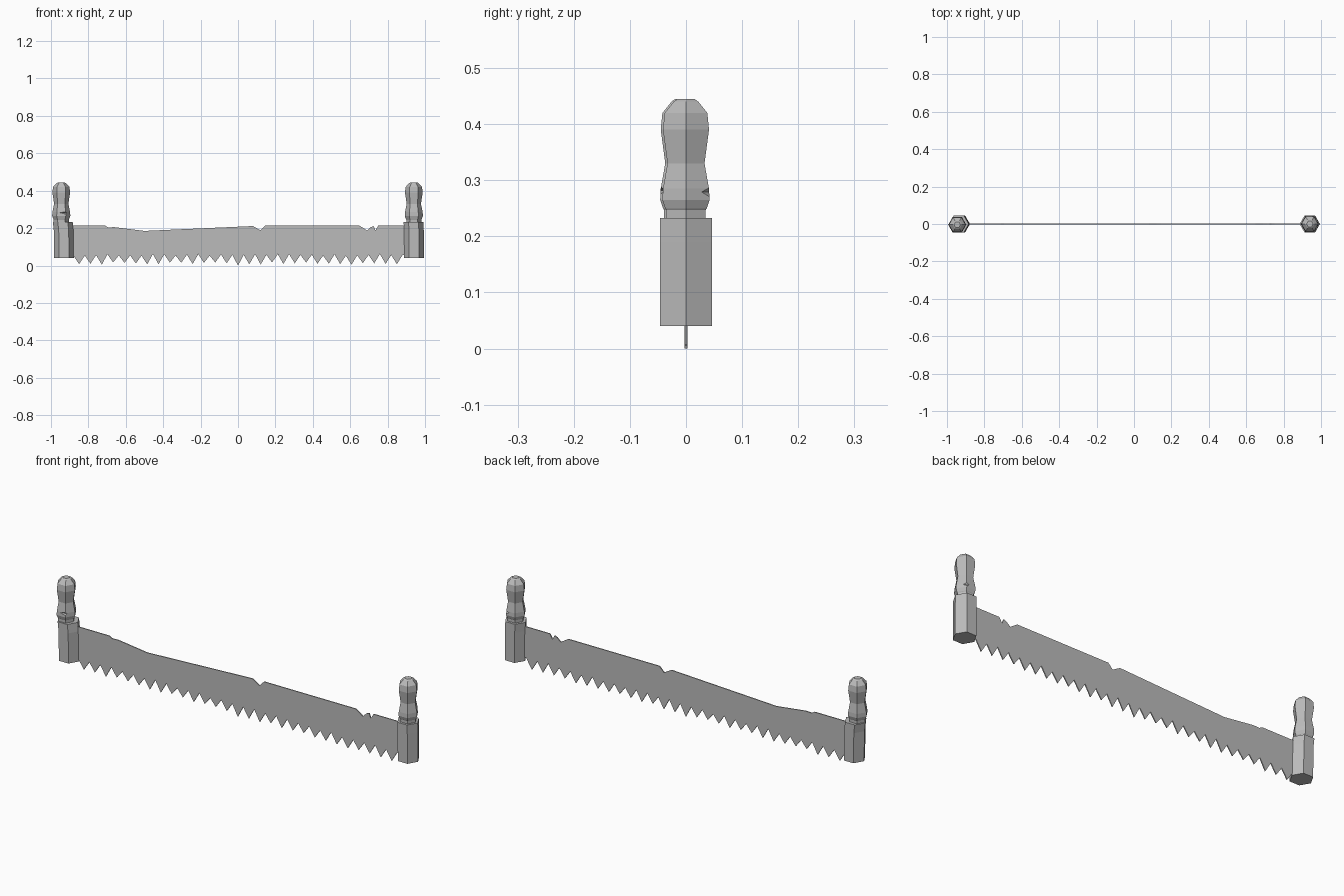
import bpy, bmesh, math, random
from mathutils import Matrix, Vector

cube = bpy.data.objects.get("Cube")
if cube:
    bpy.data.objects.remove(cube)

steel = bpy.data.materials.new("plain grey")
steel.use_nodes = True
grey = (0.5, 0.5, 0.5, 1)
steel.diffuse_color = grey
steel.node_tree.nodes["Principled BSDF"].inputs["Base Color"].default_value = grey


def finish(name, bm):
    bmesh.ops.recalc_face_normals(bm, faces=bm.faces)
    mesh = bpy.data.meshes.new(name)
    bm.to_mesh(mesh)
    bm.free()
    mesh.materials.append(steel)
    obj = bpy.data.objects.new(name, mesh)
    bpy.context.scene.collection.objects.link(obj)
    return obj


def hex_lathe(name, rings):
    """Stack of six-sided rings: (x, y, z, half depth)."""
    bm = bmesh.new()
    loops = []
    for x, y, z, half in rings:
        r = half / math.cos(math.pi / 6)
        loops.append([bm.verts.new((x + r * math.cos(i * math.pi / 3),
                                    y + r * math.sin(i * math.pi / 3), z))
                      for i in range(6)])
    for low, high in zip(loops, loops[1:]):
        for i in range(6):
            j = (i + 1) % 6
            bm.faces.new((low[i], low[j], high[j], high[i]))
    bm.faces.new(loops[0][::-1])
    bm.faces.new(loops[-1])
    return finish(name, bm)


def nick(target, place, angle, length):
    """Cut a wedge-shaped nick into a grip."""
    bm = bmesh.new()
    bmesh.ops.create_cube(bm, size=1)
    bmesh.ops.transform(bm, verts=bm.verts,
                        matrix=Matrix.Translation(place)
                        @ Matrix.Rotation(angle, 4, "Z")
                        @ Matrix.Rotation(math.pi / 4, 4, "X")
                        @ Matrix.Diagonal((length, 0.013, 0.013, 1)))
    cutter = finish("nick_cutter", bm)
    cutter.hide_render = True
    cutter.hide_set(True)
    mod = target.modifiers.new("nick", "BOOLEAN")
    mod.operation = "DIFFERENCE"
    mod.solver = "EXACT"
    mod.object = cutter
    bpy.context.view_layer.objects.active = target
    bpy.ops.object.modifier_apply(modifier=mod.name)
    bpy.data.objects.remove(cutter)


# Turned grip profile: height, half depth
grip = [(0.225, 0.035), (0.247, 0.035), (0.25, 0.037), (0.265, 0.042),
        (0.285, 0.041), (0.33, 0.033), (0.39, 0.041), (0.42, 0.038),
        (0.44, 0.022), (0.445, 0.015)]

# Handles: the one on the -x side leans and sits slightly forward
hex_lathe("left_socket", [(0.941, 0, 0.04, 0.046), (0.94, 0, 0.19, 0.046),
                          (0.939, 0, 0.233, 0.046)])
left_grip = hex_lathe("left_grip", [(0.94, 0, z, h) for z, h in grip])
hex_lathe("right_socket", [(-0.93, 0, 0.04, 0.046), (-0.932, 0, 0.19, 0.046),
                           (-0.937, 0, 0.233, 0.046)])
right_grip = hex_lathe("right_grip", [(-0.945, -0.004, z, h) for z, h in grip])

# Worn nicks near the foot of each grip
nick(left_grip, Vector((0.967, 0.041, 0.279)), math.radians(-30), 0.035)
nick(right_grip, Vector((-0.918, -0.047, 0.282)), math.radians(12), 0.07)

# Blade: worn upper edge, then a row of teeth along the bottom
back_edge = [(-0.92, 0.213), (-0.71, 0.213), (-0.695, 0.204), (-0.66, 0.205),
             (-0.5, 0.185), (0.08, 0.211), (0.12, 0.188), (0.145, 0.213),
             (0.65, 0.213), (0.69, 0.187), (0.71, 0.205), (0.725, 0.211),
             (0.735, 0.188), (0.75, 0.213), (0.92, 0.213)]
random.seed(4)
teeth, start, end = 29, -0.88, 0.88
pitch = (end - start) / teeth
tooth_edge = [(-0.92, 0.06)]
for i in range(teeth):
    x = start + i * pitch
    tip = 0 if i == teeth // 2 else random.uniform(0.004, 0.018)
    tooth_edge += [(x, random.uniform(0.052, 0.062)), (x + pitch / 2, tip)]
tooth_edge += [(end, 0.057), (0.92, 0.06)]

bm = bmesh.new()
half_thick = 0.0025
outline = [bm.verts.new((x, -half_thick, z)) for x, z in back_edge + tooth_edge[::-1]]
face = bm.faces.new(outline)
made = bmesh.ops.extrude_face_region(bm, geom=[face])["geom"]
bmesh.ops.translate(bm, vec=(0, 2 * half_thick, 0),
                    verts=[v for v in made if isinstance(v, bmesh.types.BMVert)])
finish("saw_blade", bm)
